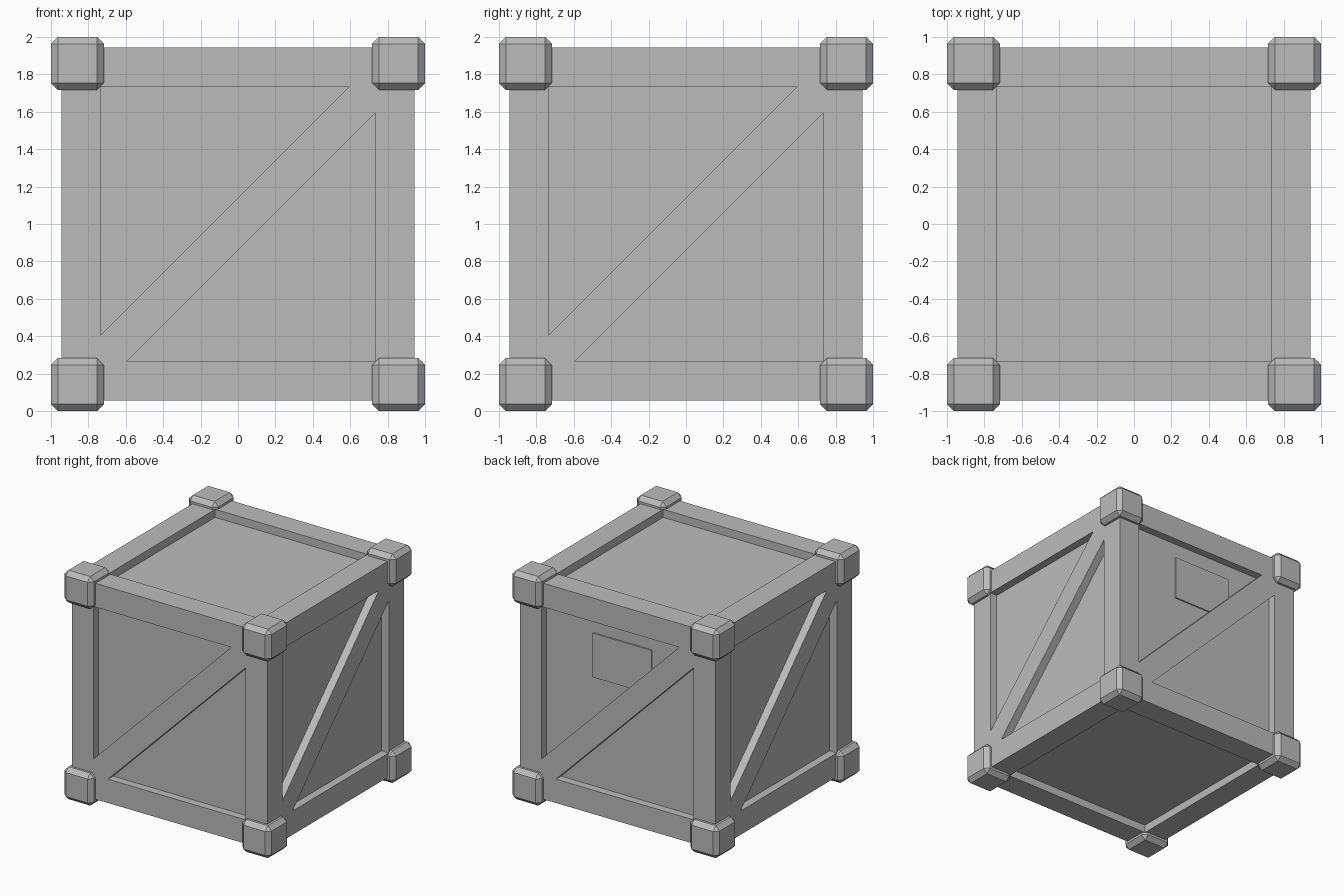
import bpy
import bmesh
from math import pi
from itertools import product
from mathutils import Matrix, Vector

HALF = 0.943      # half size of the framed box
INNER = 0.735     # half size of the recessed panels
DEPTH = 0.07      # depth of the recesses
BRACE = 0.14      # offset of each brace edge from the diagonal
BLOCK = 0.283     # corner block size
CENTRE = Vector((0, 0, 1))

if "Cube" in bpy.data.objects:
    bpy.data.objects.remove(bpy.data.objects["Cube"], do_unlink=True)

grey = bpy.data.materials.new("plain_grey")
grey.use_nodes = True
colour = (0.5, 0.5, 0.5, 1)
grey.diffuse_color = colour
grey.node_tree.nodes["Principled BSDF"].inputs["Base Color"].default_value = colour


def make_object(name, bm, location=CENTRE):
    bmesh.ops.recalc_face_normals(bm, faces=bm.faces)
    mesh = bpy.data.meshes.new(name)
    bm.to_mesh(mesh)
    bm.free()
    mesh.materials.append(grey)
    obj = bpy.data.objects.new(name, mesh)
    obj.location = location
    bpy.context.collection.objects.link(obj)
    return obj


def box(name, size, location):
    bm = bmesh.new()
    bmesh.ops.create_cube(bm, size=1)
    bmesh.ops.scale(bm, vec=size, verts=bm.verts)
    return make_object(name, bm, location)


def add_recess(bm, outline, turn):
    """Prism sunk into the front side, then turned to its own side."""
    verts = [bm.verts.new(turn @ Vector((x, DEPTH - HALF, z))) for x, z in outline]
    face = bm.faces.new(verts)
    out = turn @ Vector((0, -2 * DEPTH, 0))
    extruded = bmesh.ops.extrude_face_region(bm, geom=[face], use_keep_orig=True)
    moved = [v for v in extruded["geom"] if isinstance(v, bmesh.types.BMVert)]
    bmesh.ops.translate(bm, vec=out, verts=moved)


# Recess shapes: two triangles beside the brace, or a full square
edge = INNER - BRACE
upper = [(-INNER, -edge), (edge, INNER), (-INNER, INNER)]
lower = [(-x, -z) for x, z in upper]
square = [(-INNER, -INNER), (INNER, -INNER), (INNER, INNER), (-INNER, INNER)]

cuts = bmesh.new()
for quarter in range(4):
    turn = Matrix.Rotation(quarter * pi / 2, 3, "Z")
    add_recess(cuts, upper, turn)
    add_recess(cuts, lower, turn)
for sign in (-1, 1):
    add_recess(cuts, square, Matrix.Rotation(sign * pi / 2, 3, "X"))
cutter = make_object("recess_cutter", cuts)
cutter.hide_render = True

# Framed box with sunken panels and flush diagonal braces
body = box("crate_body", (2 * HALF,) * 3, CENTRE)
cut = body.modifiers.new("recesses", "BOOLEAN")
cut.operation = "DIFFERENCE"
cut.solver = "EXACT"
cut.object = cutter
bpy.context.view_layer.objects.active = body
bpy.ops.object.modifier_apply(modifier=cut.name)
bpy.data.objects.remove(cutter, do_unlink=True)

# Chamfered corner blocks
reach = 1 - BLOCK / 2
for x, y, z in product((-1, 1), repeat=3):
    name = "_".join((("bottom", "top")[z > 0], ("front", "back")[y > 0],
                     ("right", "left")[x > 0], "corner_block"))
    block = box(name, (BLOCK,) * 3, CENTRE + reach * Vector((x, y, z)))
    bevel = block.modifiers.new("chamfer", "BEVEL")
    bevel.width = 0.037
    bevel.segments = 1

# Thin plate on the back panel, partly tucked behind the brace
box("back_plate", (0.57, 0.024, 0.385), (0, HALF - DEPTH, 1.41))
